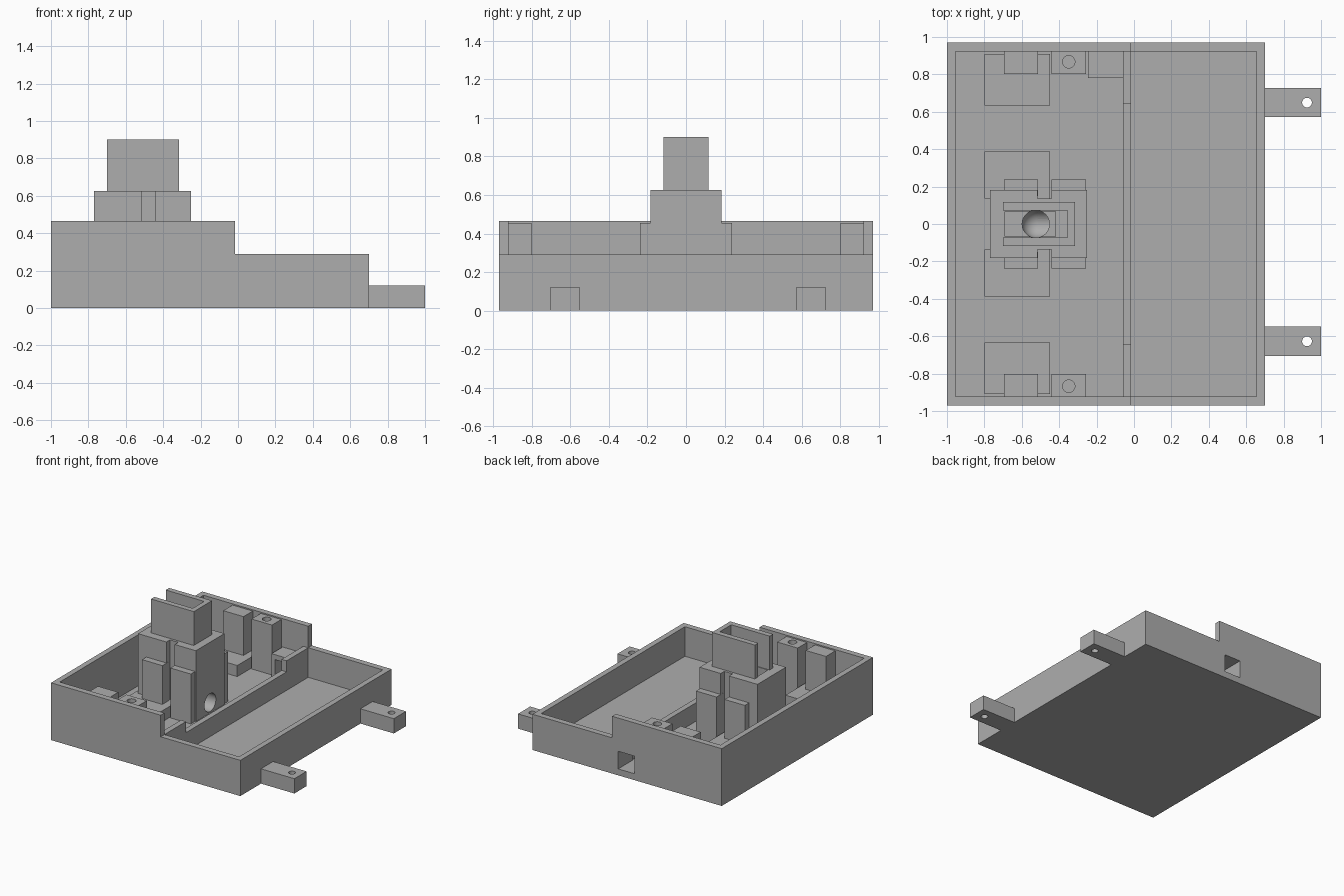
import bpy
import bmesh
from math import pi
from mathutils import Matrix, Vector

cube = bpy.data.objects.get("Cube")
if cube:
    bpy.data.objects.remove(cube, do_unlink=True)

grey = bpy.data.materials.new("plain grey")
grey.use_nodes = True
GREY = (0.42, 0.42, 0.42, 1)
grey.diffuse_color = GREY
grey.node_tree.nodes["Principled BSDF"].inputs["Base Color"].default_value = GREY


def finish(name, bm):
    mesh = bpy.data.meshes.new(name)
    bm.to_mesh(mesh)
    bm.free()
    mesh.materials.append(grey)
    obj = bpy.data.objects.new(name, mesh)
    bpy.context.collection.objects.link(obj)
    return obj


def box(name, x, y, z):
    lo, hi = Vector((x[0], min(y), z[0])), Vector((x[1], max(y), z[1]))
    bm = bmesh.new()
    size = Matrix.Diagonal((*(hi - lo), 1))
    bmesh.ops.create_cube(bm, size=1, matrix=Matrix.Translation((lo + hi) / 2) @ size)
    return finish(name, bm)


def rod(name, centre, radius, length, turn=Matrix()):
    bm = bmesh.new()
    bmesh.ops.create_cone(bm, cap_ends=True, segments=32, radius1=radius, radius2=radius,
                          depth=length, matrix=Matrix.Translation(centre) @ turn)
    return finish(name, bm)


def ball(name, centre, radius):
    bm = bmesh.new()
    bmesh.ops.create_uvsphere(bm, u_segments=32, v_segments=16, radius=radius,
                              matrix=Matrix.Translation(centre))
    return finish(name, bm)


def cut(obj, *cutters):
    for cutter in cutters:
        mod = obj.modifiers.new("cut", 'BOOLEAN')
        mod.operation = 'DIFFERENCE'
        mod.solver = 'EXACT'
        mod.object = cutter
        bpy.context.view_layer.objects.active = obj
        bpy.ops.object.modifier_apply(modifier=mod.name)
        bpy.data.objects.remove(cutter, do_unlink=True)


def smooth(obj):
    bpy.ops.object.select_all(action='DESELECT')
    obj.select_set(True)
    bpy.context.view_layer.objects.active = obj
    bpy.ops.object.shade_smooth_by_angle()


FLOOR, LOW, HIGH, STEP = 0.05, 0.29, 0.465, -0.015
DUCT = ((-0.215, -0.07), (0.7, 1.1), (FLOOR + 0.002, 0.195))

# Open tray: tall at one end, stepped down at the other
tray = box("tray", (-1, 0.7), (-0.97, 0.97), (0, HIGH))
cut(tray,
    box("step_cutter", (STEP, 1), (-1.1, 1.1), (LOW, 1)),
    box("pocket_cutter", (-0.955, 0.655), (-0.922, 0.922), (FLOOR, 1)),
    box("duct_cutter", *DUCT))

# Cable duct inside the back wall
duct = box("cable_duct", (-0.245, -0.05), (0.78, 0.923), (0.04, 0.235))
cut(duct, box("duct_cutter", *DUCT))

# Dividing wall, raised at both ends
box("divider", (-0.06, STEP), (-0.65, 0.65), (0.04, 0.2))
for side, s in (("front", -1), ("back", 1)):
    box(side + "_divider_end", (-0.06, STEP), (s * 0.645, s * 0.94), (0.04, LOW))

# Central tower with side grooves and a bent bore
tower = box("tower", (-0.77, -0.25), (-0.183, 0.183), (0.04, 0.625))
bore, radius = Vector((-0.525, 0, 0.135)), 0.073
cut(tower,
    *[box("groove_cutter", (-0.515, -0.44), (s * 0.137, s * 0.3), (FLOOR, 1)) for s in (-1, 1)],
    box("recess_cutter", (-0.69, -0.42), (-0.067, 0.067), (0.54, 1)),
    rod("upright_bore", bore + Vector((0, 0, 0.4)), radius, 0.8),
    rod("level_bore", bore + Vector((0.2, 0, 0)), radius, 0.4, Matrix.Rotation(pi / 2, 4, 'Y')),
    ball("bore_bend", bore, radius + 0.001))
smooth(tower)

# Three-sided sleeve on top of the tower
sleeve = box("sleeve", (-0.7, -0.315), (-0.117, 0.117), (0.62, 0.9))
cut(sleeve, box("sleeve_cutter", (-1, -0.355), (-0.073, 0.073), (0.5, 1)))

# Slotted posts and low pads, mirrored front to back
POST = (0.04, 0.455)
for side, s in (("front", -1), ("back", 1)):
    box(side + "_inner_pad", (-0.8, -0.45), (s * 0.137, s * 0.387), (0.04, 0.14))
    box(side + "_outer_pad", (-0.8, -0.45), (s * 0.633, s * 0.91), (0.04, 0.14))
    box(side + "_inner_left_post", (-0.695, -0.513), (s * 0.15, s * 0.238), POST)
    box(side + "_inner_right_post", (-0.441, -0.257), (s * 0.15, s * 0.238), POST)
    box(side + "_outer_left_post", (-0.695, -0.513), (s * 0.803, s * 0.93), POST)
    post = box(side + "_outer_right_post", (-0.441, -0.257), (s * 0.803, s * 0.93), POST)
    cut(post, rod("screw_hole", (-0.349, s * 0.867, 0.4), 0.033, 0.4))
    smooth(post)

# Mounting tabs with through holes
for side, y in (("front", -0.627), ("back", 0.649)):
    tab = box(side + "_tab", (0.69, 1), (y - 0.078, y + 0.078), (0, 0.12))
    cut(tab, rod("tab_hole", (0.925, y, 0.06), 0.026, 0.4))
    smooth(tab)
